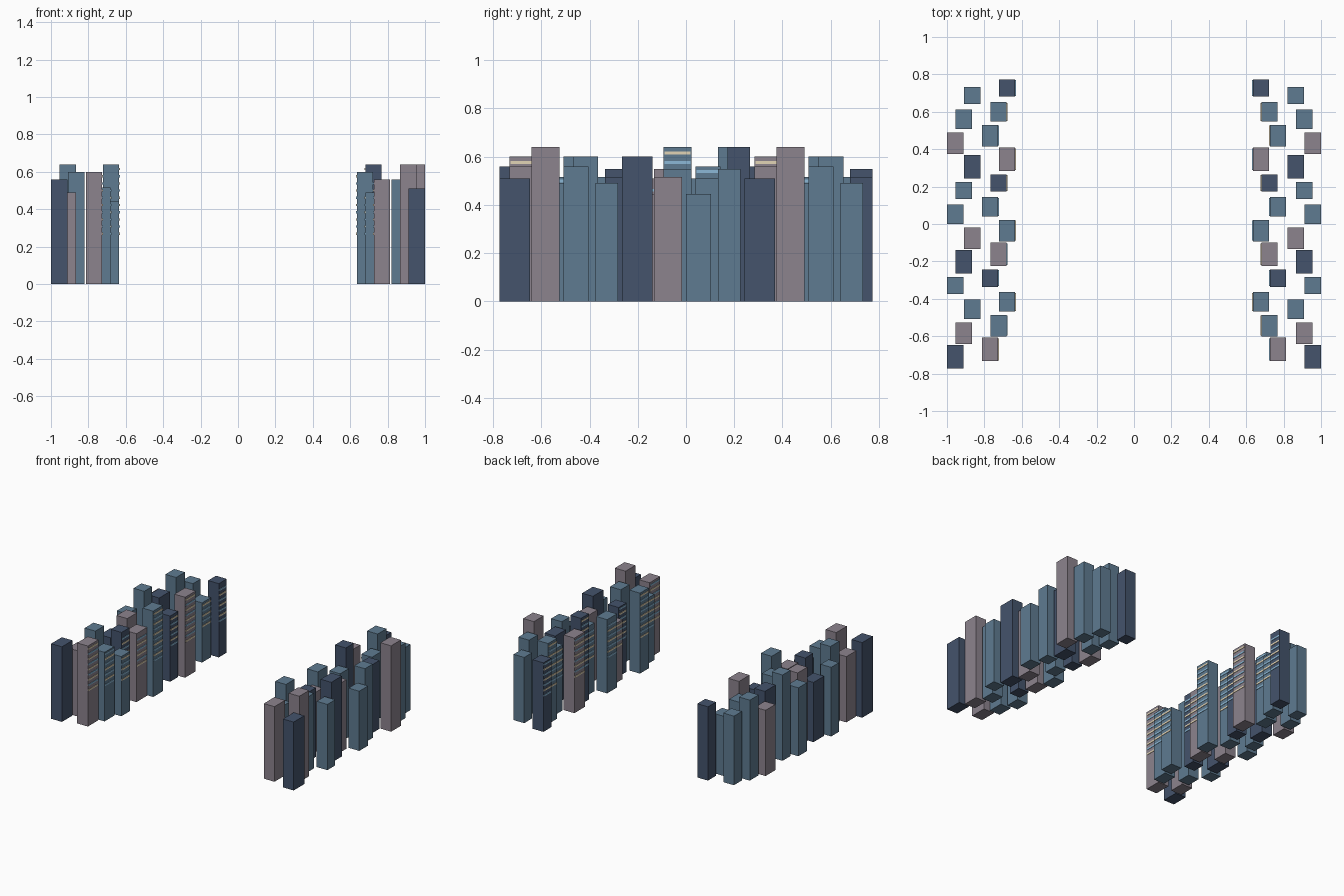
import bpy

if "Cube" in bpy.data.objects:
    bpy.data.objects.remove(bpy.data.objects["Cube"])


def material(name, color):
    m = bpy.data.materials.new(name)
    m.diffuse_color = (*color, 1)
    m.use_nodes = True
    m.node_tree.nodes["Principled BSDF"].inputs["Base Color"].default_value = m.diffuse_color
    return m


NAVY = material("navy", (0.058, 0.087, 0.150))
MAUVE = material("mauve grey", (0.262, 0.227, 0.270))
BLUE = material("slate blue", (0.114, 0.198, 0.283))
CREAM = material("warm window", (0.76, 0.66, 0.47))
SKY = material("cool window", (0.262, 0.485, 0.68))


def box(name, center, size, mat):
    x, y, z = (s / 2 for s in size)
    verts = [(i * x, j * y, k * z) for k in (-1, 1)
             for i, j in ((-1, -1), (1, -1), (1, 1), (-1, 1))]
    faces = [(3, 2, 1, 0), (4, 5, 6, 7)]
    faces += [(i, (i + 1) % 4, (i + 1) % 4 + 4, i + 4) for i in range(4)]
    me = bpy.data.meshes.new(name)
    me.from_pydata(verts, [], faces)
    me.materials.append(mat)
    ob = bpy.data.objects.new(name, me)
    ob.location = center
    bpy.context.collection.objects.link(ob)
    return ob


HEIGHTS = (0.51, 0.64, 0.56, 0.49, 0.60, 0.515, 0.445, 0.55)
DEPTHS = (0.125, 0.115, 0.104, 0.093)
COLORS = (NAVY, MAUVE, BLUE, BLUE)
WIDTH = 0.088
STEP = 0.127

# rows: name, side, outermost x, first y, height shift, colour shift, windows
ROWS = (
    ("left_outer", -1, 0.956, -0.71, 2, 0, False),
    ("left_inner", -1, 0.770, -0.67, 4, 1, True),
    ("right_outer", 1, 0.956, -0.71, 0, 0, False),
    ("right_inner", 1, 0.770, -0.67, 2, 1, True),
)

for name, side, x0, y0, hs, cs, windows in ROWS:
    for i in range(12):
        # tower, stepping in towards the street in threes
        x = side * (x0 - 0.0455 * (i % 3))
        y = y0 + STEP * i
        h = HEIGHTS[(i + hs) % 8]
        d = DEPTHS[i % 4]
        box(f"{name}_tower_{i + 1}", (x, y, h / 2), (WIDTH, d, h), COLORS[(i + cs) % 4])
        # window bands on the street face
        if windows:
            for k in range(10):
                z = 0.2685 + 0.0385 * k
                if z < h - 0.012:
                    box(f"{name}_window_{i + 1}_{k + 1}",
                        (x - side * (WIDTH / 2 + 0.001), y, z),
                        (0.004, d - 0.008, 0.012),
                        SKY if (i + k) % 2 else CREAM)
